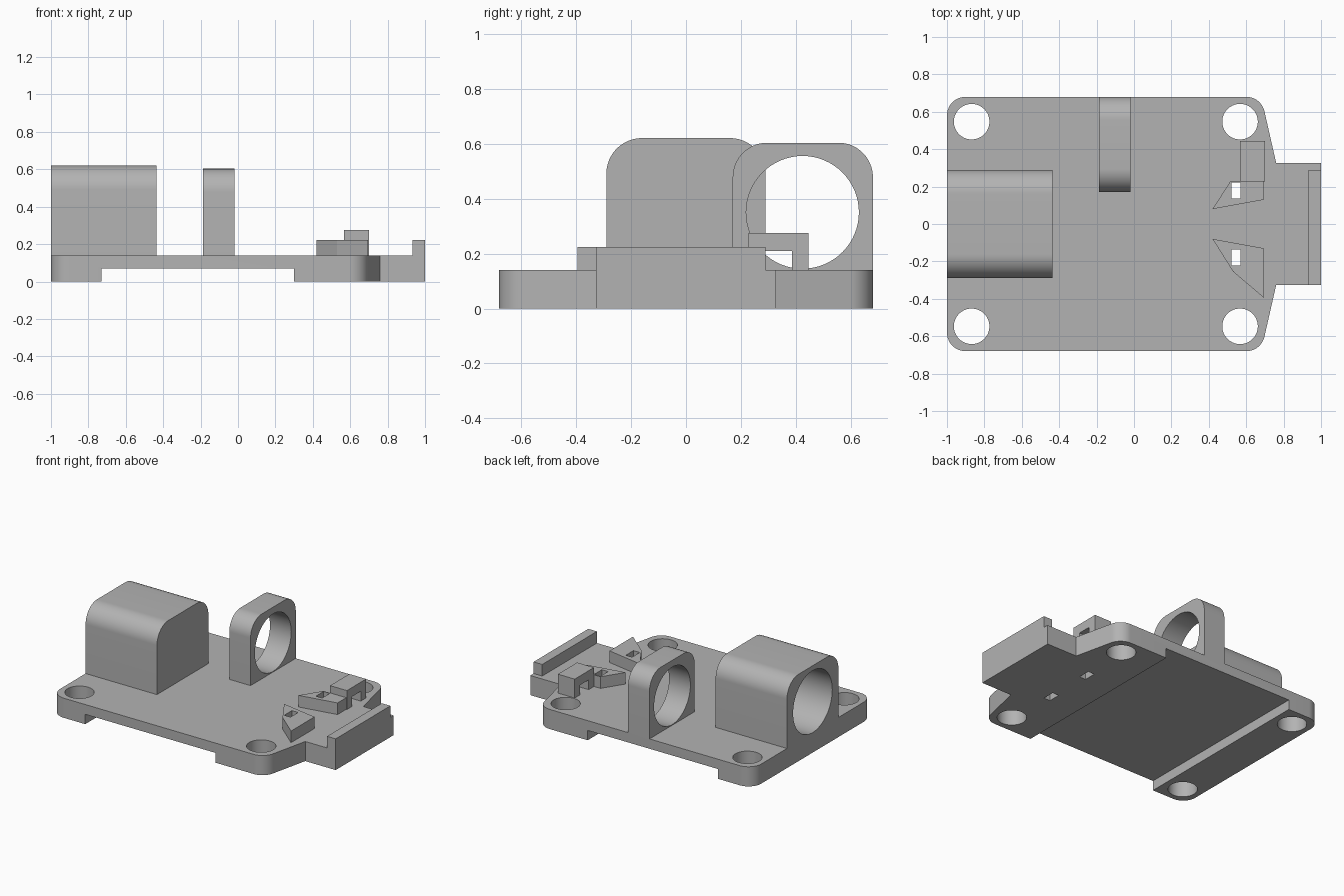
import bpy
import math
from mathutils import Vector

if "Cube" in bpy.data.objects:
    bpy.data.objects.remove(bpy.data.objects["Cube"], do_unlink=True)

GREY = (0.45, 0.45, 0.45, 1)
grey = bpy.data.materials.new("plain grey")
grey.use_nodes = True
grey.diffuse_color = GREY
grey.node_tree.nodes["Principled BSDF"].inputs["Base Color"].default_value = GREY


def prism(name, pts, lo, hi, axis="z"):
    """Extrude a counter-clockwise outline along z (points x, y) or x (points y, z)."""
    place = (lambda p, h: (p[0], p[1], h)) if axis == "z" else (lambda p, h: (h, p[0], p[1]))
    n = len(pts)
    verts = [place(p, h) for h in (lo, hi) for p in pts]
    faces = [list(range(n))[::-1], list(range(n, 2 * n))]
    faces += [(i, (i + 1) % n, (i + 1) % n + n, i + n) for i in range(n)]
    mesh = bpy.data.meshes.new(name)
    mesh.from_pydata(verts, [], faces)
    mesh.materials.append(grey)
    obj = bpy.data.objects.new(name, mesh)
    bpy.context.collection.objects.link(obj)
    return obj


def rect(x0, x1, y0, y1):
    return [(x0, y0), (x1, y0), (x1, y1), (x0, y1)]


def arc(cx, cy, r, start, end, steps):
    angles = [math.radians(start + (end - start) * i / steps) for i in range(steps + 1)]
    return [(cx + r * math.cos(a), cy + r * math.sin(a)) for a in angles]


def circle(cx, cy, r, steps=64):
    return arc(cx, cy, r, 0, 360, steps)[:-1]


def arch(y0, y1, z0, z1, r):
    """Upright outline with two rounded top corners."""
    return ([(y0, z0), (y1, z0)] + arc(y1 - r, z1 - r, r, 0, 90, 16)
            + arc(y0 + r, z1 - r, r, 90, 180, 16))


def flip(pts):
    """Mirror an outline across y = 0, keeping its winding."""
    return [(x, -y) for x, y in reversed(pts)]


def activate(obj):
    bpy.ops.object.select_all(action="DESELECT")
    obj.select_set(True)
    bpy.context.view_layer.objects.active = obj


def cut(obj, *cutters):
    for cutter in cutters:
        cutter.hide_render = True
        activate(obj)
        mod = obj.modifiers.new("cut", "BOOLEAN")
        mod.operation = "DIFFERENCE"
        mod.solver = "EXACT"
        mod.object = cutter
        bpy.ops.object.modifier_apply(modifier=mod.name)
        bpy.data.objects.remove(cutter, do_unlink=True)


def smooth(obj):
    activate(obj)
    bpy.ops.object.shade_smooth_by_angle(angle=math.radians(30))


def slot(side):
    """Cutter for the small square strap hole on one side."""
    y0, y1 = sorted((side * 0.135, side * 0.222))
    return prism("slot_cutter", rect(0.52, 0.57, y0, y1), -0.1, 0.5)


# Base plate with rounded corners and a tapered tongue
R, HALF = 0.1, 0.68
upper = ([(1, 0.327), (0.76, 0.327)] + arc(0.6, HALF - R, R, 10, 90, 12)
         + arc(-1 + R, HALF - R, R, 90, 180, 12))
base = prism("base_plate", upper + flip(upper), 0, 0.14)

# Lowered connector pocket and tongue, underside channel
mouth = [(0.42, 0.08), (0.695, 0.13), (0.695, 0.395), (0.715, 0.52), (1.2, 0.52)]
cut(base,
    prism("pocket_cutter", flip(mouth) + mouth, 0.05, 0.4),
    prism("channel_cutter", rect(-0.73, 0.3, -1, 1), -0.1, 0.07))

# Screw holes and strap holes
for x in (-0.868, 0.567):
    for y in (-0.547, 0.547):
        cut(base, prism("screw_cutter", circle(x, y, 0.095), -0.1, 0.3))
cut(base, slot(1), slot(-1))
smooth(base)

# Large rounded housing with a blind bore
housing = prism("bored_housing", arch(-0.29, 0.29, 0.14, 0.62, 0.13), -1, -0.437, "x")
cut(housing, prism("bore_cutter", circle(0, 0.364, 0.221), -1.2, -0.49, "x"))
smooth(housing)

# Upright ring holder
ring = prism("ring_holder", arch(0.17, HALF, 0.14, 0.603, 0.125), -0.188, -0.02, "x")
cut(ring, prism("ring_cutter", circle(0.424, 0.35, 0.205), -0.4, 0.2, "x"))
smooth(ring)

# Pair of angled clamp blocks beside the pocket
right_outline = [(0.42, -0.08), (0.53, -0.255), (0.695, -0.395), (0.695, -0.13)]
left_outline = [(0.42, 0.08), (0.695, 0.13), (0.695, 0.228), (0.515, 0.228)]
for name, outline, side in (("right_clamp", right_outline, -1), ("left_clamp", left_outline, 1)):
    clamp = prism(name, outline, 0.14, 0.223)
    cut(clamp, slot(side))

# Small bridge with a square opening
bridge = [(0.228, 0.14), (0.288, 0.14), (0.288, 0.21), (0.385, 0.21),
          (0.385, 0.14), (0.445, 0.14), (0.445, 0.275), (0.228, 0.275)]
prism("bridge", bridge, 0.567, 0.7, "x")

# End wall with one notched corner
wall = [(-0.327, 0.05), (0.327, 0.05), (0.327, 0.14), (0.29, 0.14),
        (0.29, 0.223), (-0.327, 0.223)]
prism("end_wall", wall, 0.932, 1, "x")
